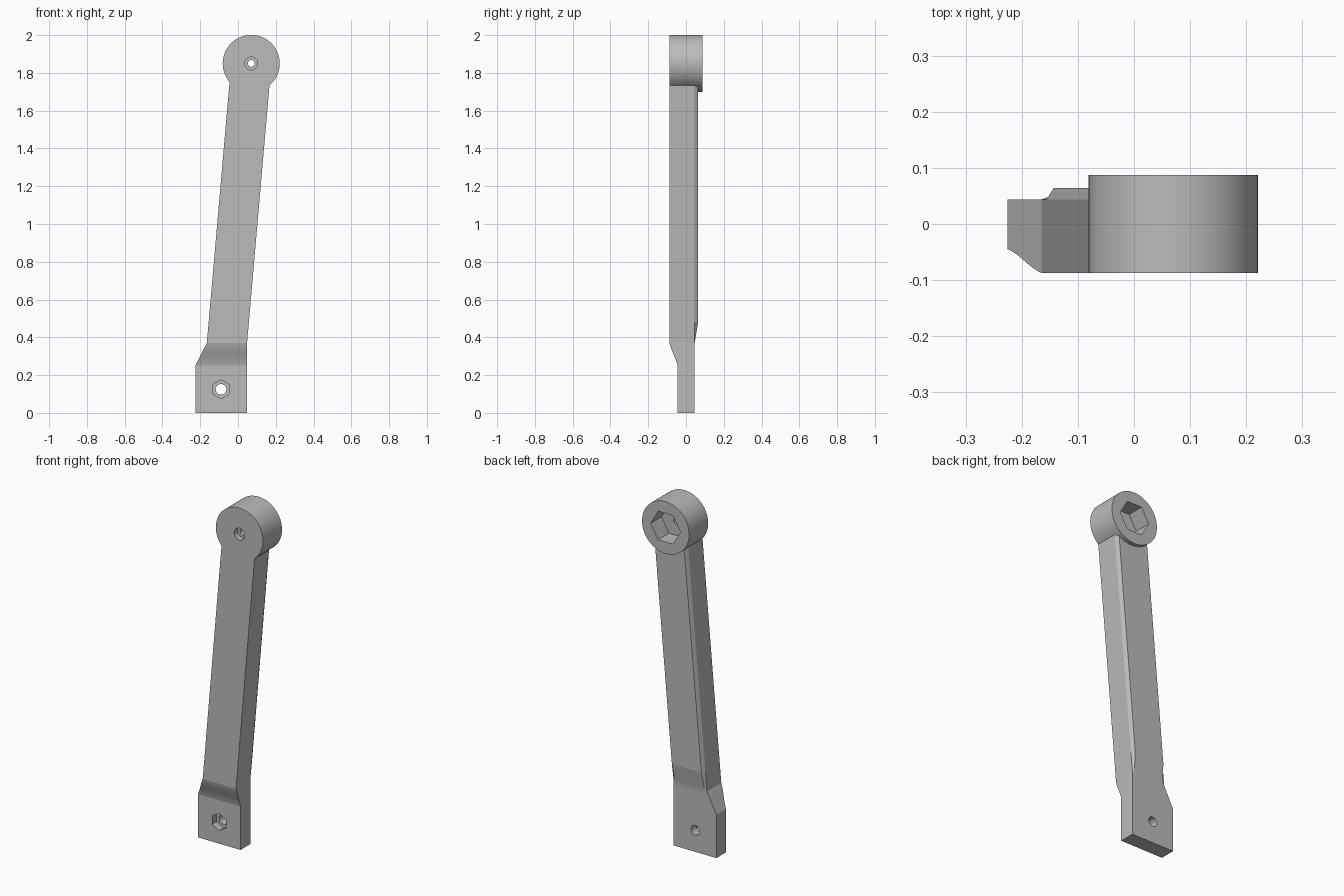
import bpy, bmesh, math
from mathutils import Matrix

if "Cube" in bpy.data.objects:
    bpy.data.objects.remove(bpy.data.objects["Cube"], do_unlink=True)

FRONT, BACK = -0.087, 0.087
HEAD = (0.07, 1.85)      # x, z of the round head
BOLT = (-0.09, 0.125)    # x, z of the foot bolt hole

grey = bpy.data.materials.new("plain grey")
grey.use_nodes = True
grey.diffuse_color = (0.5, 0.5, 0.5, 1)
grey.node_tree.nodes["Principled BSDF"].inputs["Base Color"].default_value = (0.5, 0.5, 0.5, 1)


def add_object(name, bm):
    bmesh.ops.recalc_face_normals(bm, faces=bm.faces[:])
    mesh = bpy.data.meshes.new(name)
    bm.to_mesh(mesh)
    bm.free()
    mesh.materials.append(grey)
    obj = bpy.data.objects.new(name, mesh)
    bpy.context.scene.collection.objects.link(obj)
    return obj


def prism(name, centre, radius, y0, y1, sides=64, turn=0.0):
    """Cylinder or prism running along y; turn spins it about its axis."""
    bm = bmesh.new()
    place = (Matrix.Translation((centre[0], (y0 + y1) / 2, centre[1]))
             @ Matrix.Rotation(math.pi / 2, 4, 'X') @ Matrix.Rotation(turn, 4, 'Z'))
    bmesh.ops.create_cone(bm, cap_ends=True, segments=sides, radius1=radius,
                          radius2=radius, depth=abs(y1 - y0), matrix=place)
    return add_object(name, bm)


def mix(a, b, t):
    return a + (b - a) * min(max(t, 0), 1)


def section(z):
    """Cross-section of the arm at height z, with chamfered back corners."""
    t = (z - 0.25) / 0.12
    lean = 0.087 * (z - 0.37)
    left = mix(-0.225, -0.165, t) + max(lean, 0)
    right = 0.048 + max(lean, 0)
    t = min(max(t, 0), 1)
    ease = 0.5 * t + 0.5 * t * t * (3 - 2 * t)
    front = mix(-0.045, FRONT, ease)
    back = mix(0.044, 0.064, (z - 0.36) / 0.12)
    inset = 0.012
    return [(left, front, z), (right, front, z), (right, 0.044, z),
            (right - inset, back, z), (left + inset, back, z), (left, 0.044, z)]


# Foot and arm, lofted through sections
heights = [0, 0.24] + [0.25 + 0.015 * i for i in range(9)] + [0.39, 0.48, 1.8]
bm = bmesh.new()
rings = [[bm.verts.new(p) for p in section(z)] for z in heights]
for low, high in zip(rings, rings[1:]):
    for i in range(6):
        j = (i + 1) % 6
        bm.faces.new((low[i], low[j], high[j], high[i]))
bm.faces.new(rings[0])
bm.faces.new(rings[-1])
arm = add_object("lever_arm", bm)

# Round head, then holes and sockets
head = prism("round_head", HEAD, 0.151, FRONT, BACK)
parts = [
    (head, 'UNION'),
    (prism("head_socket_cutter", HEAD, 0.095, -0.012, 0.12, 6, math.pi / 6), 'DIFFERENCE'),
    (prism("head_recess_cutter", HEAD, 0.034, -0.12, -0.055), 'DIFFERENCE'),
    (prism("head_hole_cutter", HEAD, 0.018, -0.15, 0.15), 'DIFFERENCE'),
    (prism("foot_nut_cutter", BOLT, 0.05, -0.08, -0.005, 6), 'DIFFERENCE'),
    (prism("foot_hole_cutter", BOLT, 0.028, -0.15, 0.15), 'DIFFERENCE'),
]
for part, operation in parts:
    mod = arm.modifiers.new(part.name, 'BOOLEAN')
    mod.operation = operation
    mod.solver = 'EXACT'
    mod.object = part

# Bake the booleans and drop the helpers
graph = bpy.context.evaluated_depsgraph_get()
arm.data = bpy.data.meshes.new_from_object(arm.evaluated_get(graph))
arm.modifiers.clear()
for part, _ in parts:
    bpy.data.objects.remove(part, do_unlink=True)

# Smooth the round walls, keep every other edge crisp
bpy.ops.object.select_all(action='DESELECT')
arm.select_set(True)
bpy.context.view_layer.objects.active = arm
bpy.ops.object.shade_smooth_by_angle(angle=math.radians(8))
